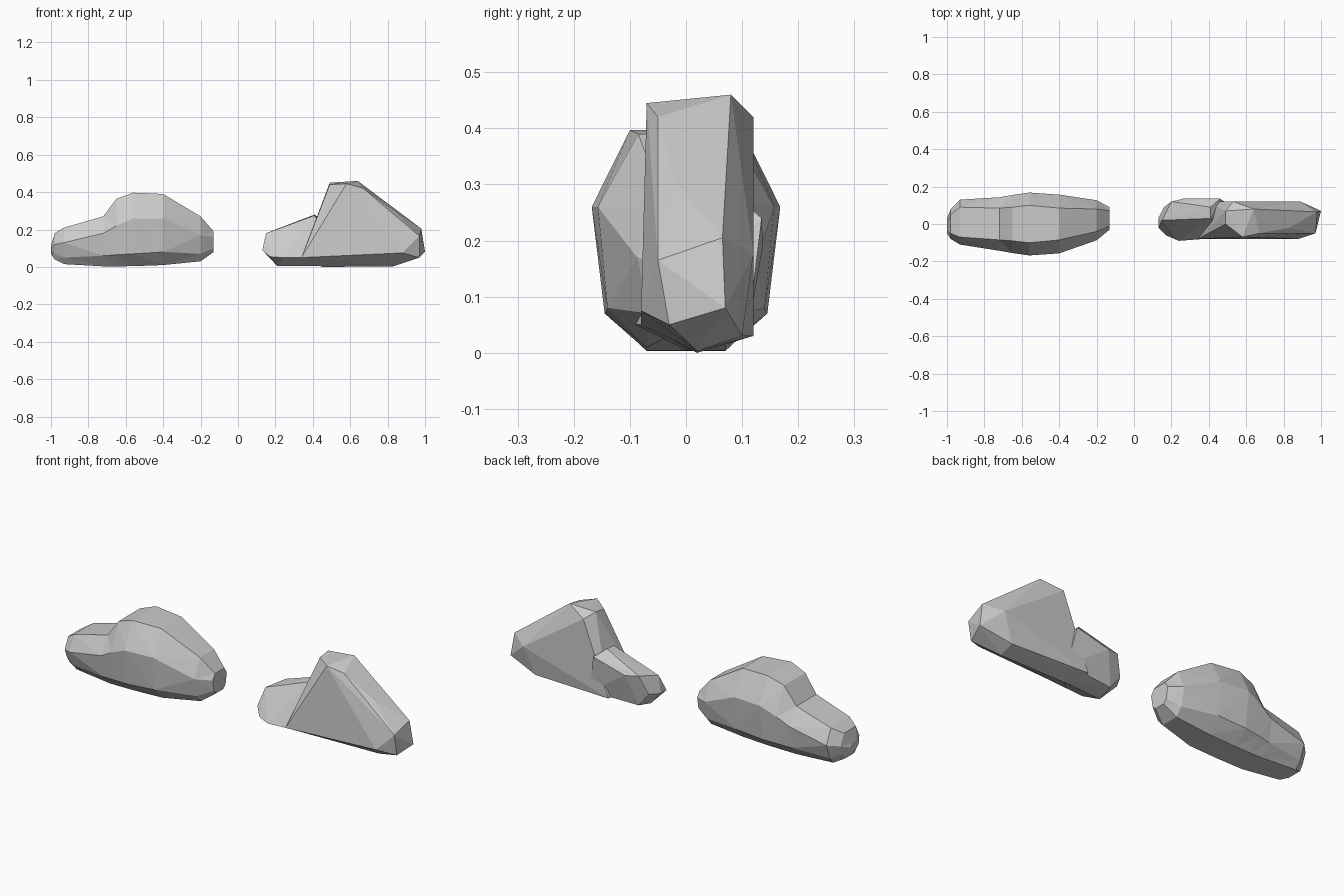
import bpy, bmesh

if "Cube" in bpy.data.objects:
    bpy.data.objects.remove(bpy.data.objects["Cube"])


def finish(bm, name):
    bmesh.ops.recalc_face_normals(bm, faces=bm.faces)
    mesh = bpy.data.meshes.new(name)
    bm.to_mesh(mesh)
    bm.free()
    ob = bpy.data.objects.new(name, mesh)
    bpy.context.collection.objects.link(ob)
    return ob


def loft(name, sections):
    """Eight-sided rock rings along x: x, centre y, 4 half widths, 4 heights."""
    bm = bmesh.new()
    rings = []
    for x, cy, *rest in sections:
        w, z = rest[:4], rest[4:]
        right = [(x, cy + a, b) for a, b in zip(w, z)]
        left = [(x, cy - a, b) for a, b in zip(w, z)][::-1]
        rings.append([bm.verts.new(p) for p in right + left])
    for a, b in zip(rings, rings[1:]):
        for i in range(8):
            j = (i + 1) % 8
            bm.faces.new((a[i], a[j], b[j], b[i]))
    bm.faces.new(rings[0])
    bm.faces.new(rings[-1])
    bmesh.ops.triangulate(bm, faces=bm.faces)
    return finish(bm, name)


def hull(name, points):
    bm = bmesh.new()
    for p in points:
        bm.verts.new(p)
    res = bmesh.ops.convex_hull(bm, input=bm.verts)
    junk = {g for g in res["geom_interior"] if isinstance(g, bmesh.types.BMVert)}
    bmesh.ops.delete(bm, geom=list(junk), context='VERTS')
    return finish(bm, name)


# Rounded rock with a hump
loft("rounded_rock", [
    (-1.00, -.01, .01, .03, .04, .02, .07, .085, .10, .115),
    (-.98, 0, .04, .06, .08, .05, .04, .07, .12, .18),
    (-.93, .01, .06, .09, .12, .08, .015, .05, .13, .21),
    (-.72, 0, .07, .125, .143, .085, .003, .06, .18, .27),
    (-.65, 0, .07, .135, .155, .09, .003, .065, .22, .365),
    (-.56, 0, .07, .145, .168, .10, .004, .07, .26, .397),
    (-.40, 0, .07, .14, .157, .085, .01, .08, .26, .39),
    (-.20, .02, .05, .085, .107, .06, .03, .07, .17, .27),
    (-.13, .03, .03, .05, .06, .04, .08, .10, .16, .19),
])

# Low slab at the left of the peaked rock
slab = hull("rock_slab", [
    (.13, -.02, .09), (.13, .03, .09), (.15, .02, .18), (.17, -.06, .055),
    (.16, .09, .10), (.20, .12, .20), (.27, .137, .19), (.24, -.09, .05),
    (.21, 0, .005), (.22, .09, .025), (.41, .09, .28), (.41, .03, .275),
    (.46, .135, .24), (.50, -.07, .05), (.50, .02, .005), (.50, .11, .035),
])

# Peak and right foot, joined to the slab
peak = hull("peaked_rock", [
    (.34, -.08, .05), (.38, .12, .03), (.49, 0, .44), (.49, .07, .45),
    (.53, .12, .42), (.64, .08, .46), (.58, -.07, .445), (.67, -.05, .42),
    (.83, -.02, .305), (.89, .12, .175), (.98, .065, .205), (.97, -.05, .165),
    (1.0, .07, .08), (.97, -.03, .05), (.88, -.08, .075), (.83, .02, .003),
    (.83, .10, .03), (.45, .02, 0), (.45, .11, .03),
])
mod = peak.modifiers.new("join_slab", 'BOOLEAN')
mod.operation = 'UNION'
mod.solver = 'EXACT'
mod.object = slab
deps = bpy.context.evaluated_depsgraph_get()
peak.data = bpy.data.meshes.new_from_object(peak.evaluated_get(deps))
peak.modifiers.clear()
bpy.data.objects.remove(slab)
